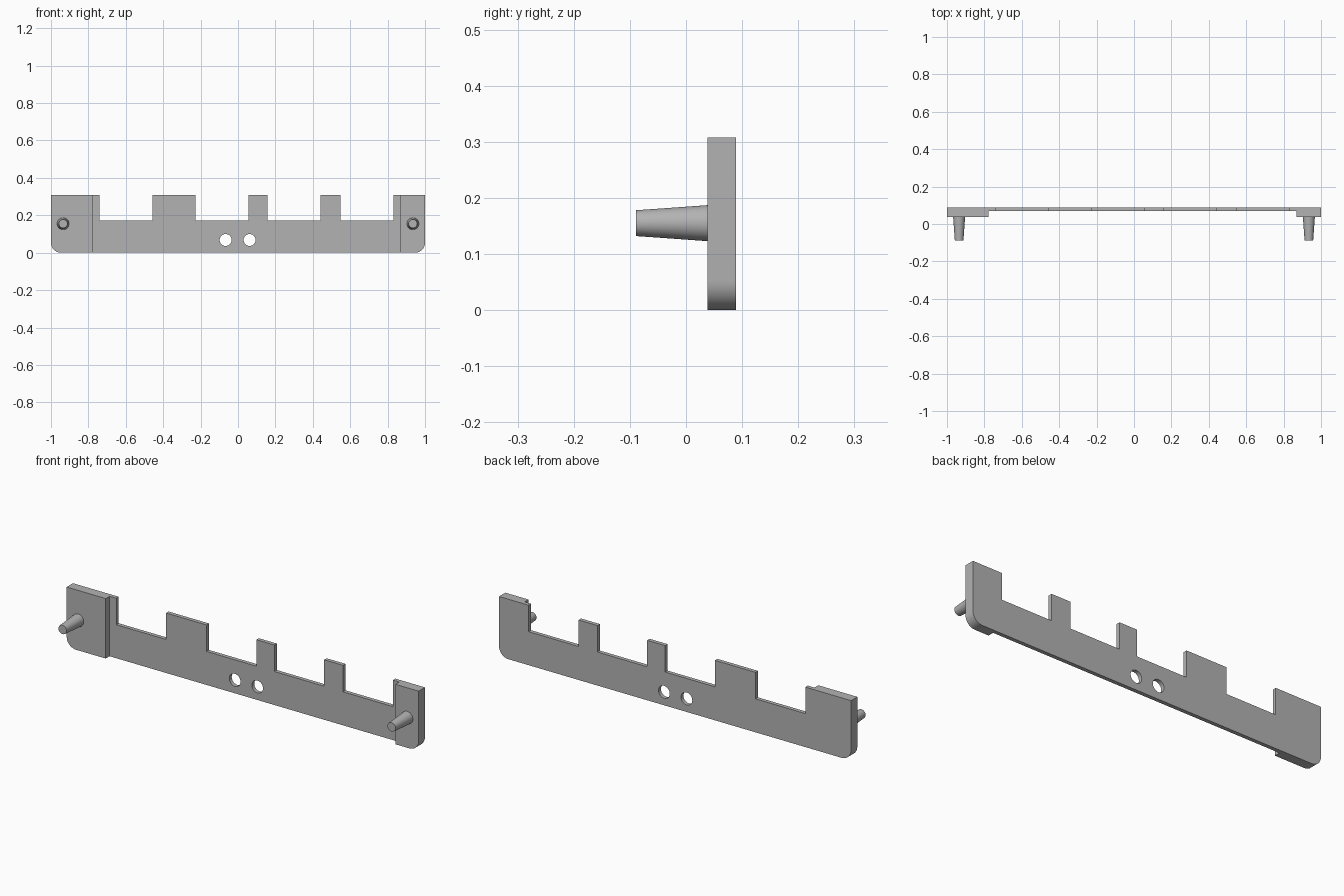
import bpy, math
from mathutils import Matrix

cube = bpy.data.objects.get("Cube")
if cube:
    bpy.data.objects.remove(cube, do_unlink=True)

grey = bpy.data.materials.new("plain grey")
grey.use_nodes = True
grey.diffuse_color = (0.45, 0.45, 0.45, 1)
grey.node_tree.nodes["Principled BSDF"].inputs["Base Color"].default_value = (0.45, 0.45, 0.45, 1)

TOP, FLOOR, RADIUS = 0.308, 0.172, 0.053
FRONT, STEP, BACK = 0.038, 0.069, 0.089
PEG_Z, HOLE_Z = 0.155, 0.068


def arc(cx, cz, r, start, end, steps):
    """Points along an arc, angles in degrees."""
    angles = [math.radians(start + (end - start) * i / steps) for i in range(steps + 1)]
    return [(cx + r * math.cos(a), cz + r * math.sin(a)) for a in angles]


def finish(obj):
    """Apply the material and smooth the curved sides."""
    obj.data.materials.clear()
    obj.data.materials.append(grey)
    bpy.ops.object.select_all(action="DESELECT")
    obj.select_set(True)
    bpy.context.view_layer.objects.active = obj
    bpy.ops.object.shade_smooth_by_angle(angle=math.radians(30))


def slab(name, loops, y0, y1):
    """Extrude x-z outlines (later loops are holes) from y0 to y1."""
    curve = bpy.data.curves.new(name, "CURVE")
    curve.dimensions = "2D"
    curve.fill_mode = "BOTH"
    curve.extrude = (y1 - y0) / 2
    for loop in loops:
        spline = curve.splines.new("POLY")
        spline.points.add(len(loop) - 1)
        for point, (x, z) in zip(spline.points, loop):
            point.co = (x, z, 0, 1)
        spline.use_cyclic_u = True
    source = bpy.data.objects.new(name + " outline", curve)
    bpy.context.collection.objects.link(source)
    bpy.context.view_layer.update()
    mesh = bpy.data.meshes.new_from_object(
        source.evaluated_get(bpy.context.evaluated_depsgraph_get()))
    bpy.data.objects.remove(source, do_unlink=True)
    mesh.transform(Matrix.Translation((0, (y0 + y1) / 2, 0)) @ Matrix.Rotation(math.pi / 2, 4, "X"))
    obj = bpy.data.objects.new(name, mesh)
    bpy.context.collection.objects.link(obj)
    finish(obj)


# Rounded lower corners shared by the plate and the end pads
right_corner = arc(-1 + RADIUS, RADIUS, RADIUS, 180, 270, 10)
left_corner = arc(1 - RADIUS, RADIUS, RADIUS, 270, 360, 10)

# Thin back plate with notched top edge and two round holes
notches = [(-0.74, -0.457), (-0.227, 0.056), (0.158, 0.441), (0.548, 0.832)]
outline = right_corner + left_corner + [(1, TOP)]
for a, b in reversed(notches):
    outline += [(b, TOP), (b, FLOOR), (a, FLOOR), (a, TOP)]
outline.append((-1, TOP))
holes = [arc(x, HOLE_Z, 0.032, 0, 360, 32)[:-1] for x in (-0.066, 0.062)]
slab("notched_plate", [outline] + holes, STEP, BACK)

# Thicker pads at both ends
slab("right_pad", [right_corner + [(-0.778, 0), (-0.778, TOP), (-1, TOP)]], FRONT, STEP)
slab("left_pad", [left_corner + [(1, TOP), (0.868, TOP), (0.868, 0)]], FRONT, STEP)

# Tapered pegs pointing forwards
for name, x in (("right_peg", -0.935), ("left_peg", 0.935)):
    bpy.ops.mesh.primitive_cone_add(
        vertices=40, radius1=0.032, radius2=0.023, depth=FRONT + BACK,
        location=(x, (FRONT - BACK) / 2, PEG_Z), rotation=(math.pi / 2, 0, 0))
    peg = bpy.context.object
    peg.name = name
    finish(peg)
